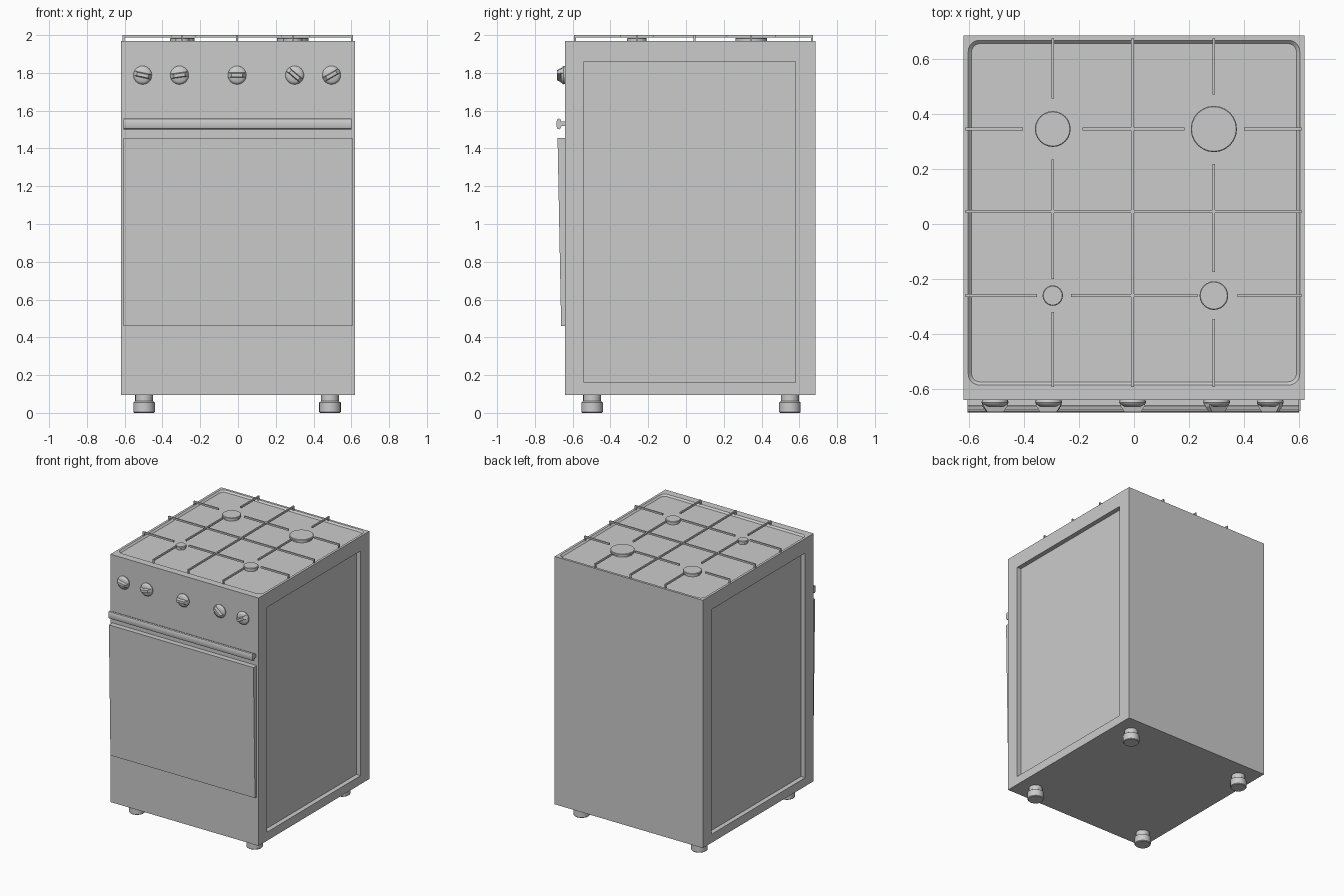
import bpy, bmesh, math
from mathutils import Matrix, Vector

if "Cube" in bpy.data.objects:
    bpy.data.objects.remove(bpy.data.objects["Cube"])


def make(name, bm):
    bmesh.ops.recalc_face_normals(bm, faces=bm.faces)
    me = bpy.data.meshes.new(name)
    bm.to_mesh(me)
    bm.free()
    ob = bpy.data.objects.new(name, me)
    bpy.context.collection.objects.link(ob)
    return ob


def smooth(ob):
    bpy.ops.object.select_all(action='DESELECT')
    ob.select_set(True)
    bpy.context.view_layer.objects.active = ob
    bpy.ops.object.shade_smooth_by_angle(angle=math.radians(35))


def add_box(bm, x0, x1, y0, y1, z0, z1):
    m = Matrix.Translation(((x0 + x1) / 2, (y0 + y1) / 2, (z0 + z1) / 2))
    m = m @ Matrix.Diagonal((x1 - x0, y1 - y0, z1 - z0, 1))
    bmesh.ops.create_cube(bm, size=1, matrix=m)


def add_loft(bm, rings):
    """Skin a list of equal-length point rings and cap both ends."""
    vs = [[bm.verts.new(p) for p in r] for r in rings]
    n = len(vs[0])
    for a, b in zip(vs, vs[1:]):
        for i in range(n):
            bm.faces.new((a[i], a[(i + 1) % n], b[(i + 1) % n], b[i]))
    bm.faces.new(vs[0])
    bm.faces.new(vs[-1])


def lathe(name, profile, loc, n=24, rot=None):
    bm = bmesh.new()
    ang = [2 * math.pi * i / n for i in range(n)]
    add_loft(bm, [[(r * math.cos(a), r * math.sin(a), z) for a in ang] for r, z in profile])
    bm.transform(Matrix.Translation(loc) @ (rot or Matrix.Identity(4)))
    ob = make(name, bm)
    smooth(ob)
    return ob


def round_rect(x0, x1, y0, y1, r, z, seg=5):
    pts = []
    for k, (cx, cy) in enumerate([(x1 - r, y1 - r), (x0 + r, y1 - r), (x0 + r, y0 + r), (x1 - r, y0 + r)]):
        for i in range(seg + 1):
            a = math.pi / 2 * (k + i / seg)
            pts.append((cx + r * math.cos(a), cy + r * math.sin(a), z))
    return pts


def cut(ob, cutter):
    cutter.hide_render = True
    bpy.context.view_layer.objects.active = ob
    mod = ob.modifiers.new("cut", 'BOOLEAN')
    mod.operation = 'DIFFERENCE'
    mod.solver = 'EXACT'
    mod.object = cutter
    bpy.ops.object.modifier_apply(modifier=mod.name)
    bpy.data.objects.remove(cutter)


# Cabinet with recessed side panels and a shallow hob well
bm = bmesh.new()
add_box(bm, -0.62, 0.62, -0.64, 0.685, 0.095, 1.97)
body = make("cabinet", bm)
for s in (-1, 1):
    bm = bmesh.new()
    xs = sorted((s * 0.585, s * 0.7))
    add_box(bm, *xs, -0.54, 0.58, 0.16, 1.86)
    cut(body, make("side_cutter", bm))
bm = bmesh.new()
add_loft(bm, [round_rect(-0.59, 0.59, -0.573, 0.655, 0.03, 1.958),
              round_rect(-0.602, 0.602, -0.585, 0.667, 0.04, 1.97),
              round_rect(-0.602, 0.602, -0.585, 0.667, 0.04, 1.99)])
cut(body, make("well_cutter", bm))

# Feet
for x in (-0.497, 0.487):
    for y in (-0.497, 0.55):
        lathe("foot", [(0.052, 0), (0.057, 0.005), (0.057, 0.055), (0.047, 0.062), (0.047, 0.1)],
              (x, y, 0))

# Oven door, thicker toward the top
bm = bmesh.new()
prof = [(-0.638, 0.46), (-0.661, 0.46), (-0.68, 1.455), (-0.638, 1.455)]
add_loft(bm, [[(x, y, z) for y, z in prof] for x in (-0.605, 0.605)])
make("oven_door", bm)

# Handle: T-shaped section with a rounded grip
bm = bmesh.new()
half = [(-0.685, 0.014), (-0.681, 0.025), (-0.672, 0.029), (-0.664, 0.024), (-0.660, 0.012), (-0.638, 0.012)]
prof = half + [(y, -z) for y, z in reversed(half)]
add_loft(bm, [[(x, y, 1.53 + z) for y, z in prof] for x in (-0.605, 0.6)])
smooth(make("door_handle", bm))

# Knobs with a tapered, turned grip
for x, deg in ((-0.505, -12), (-0.31, 8), (-0.005, 0), (0.3, -40), (0.495, 30)):
    rot = Matrix.Rotation(math.pi / 2, 4, 'X')
    lathe("knob_base", [(0.046, -0.003), (0.049, 0.008), (0.046, 0.014), (0.034, 0.022)],
          (x, -0.64, 1.788), 24, rot)
    bm = bmesh.new()
    add_loft(bm, [[(sx * w, sy * t, z) for sx, sy in ((-1, -1), (1, -1), (1, 1), (-1, 1))]
                  for w, t, z in ((0.046, 0.014, 0.01), (0.044, 0.013, 0.022), (0.03, 0.009, 0.043))])
    bm.transform(Matrix.Translation((x, -0.64, 1.788)) @ rot @ Matrix.Rotation(math.radians(deg), 4, 'Z'))
    make("knob_grip", bm)

# Burners
for x, y, r in ((-0.295, 0.345, 0.065), (0.29, 0.345, 0.084), (-0.295, -0.26, 0.037), (0.29, -0.26, 0.052)):
    lathe("burner", [(r * 0.9, 1.955), (r * 0.9, 1.968), (r, 1.97), (r, 1.982), (r - 0.003, 1.985)], (x, y, 0))

# Pan support bars and their end legs
bm = bmesh.new()
W, Z0, Z1 = 0.005, 1.987, 2.0
X0, X1, Y0, Y1 = -0.612, 0.608, -0.592, 0.673
rows = [(0.045, [(X0, X1)]),
        (0.345, [(X0, -0.403), (-0.187, 0.183), (0.4, X1)]),
        (-0.26, [(X0, -0.353), (-0.228, 0.23), (0.375, X1)])]
cols = [(-0.005, [(Y0, Y1)]),
        (-0.295, [(Y0, -0.32), (-0.2, 0.235), (0.455, Y1)]),
        (0.29, [(Y0, -0.345), (-0.175, 0.217), (0.47, Y1)])]
for y, spans in rows:
    for a, b in spans:
        add_box(bm, a, b, y - W, y + W, Z0, Z1)
    for a in (X0, X1 - 0.01):
        add_box(bm, a, a + 0.01, y - W, y + W, 1.965, Z0)
for x, spans in cols:
    for a, b in spans:
        add_box(bm, x - W, x + W, a, b, Z0, Z1)
    for a in (Y0, Y1 - 0.01):
        add_box(bm, x - W, x + W, a, a + 0.01, 1.965, Z0)
make("pan_support", bm)
